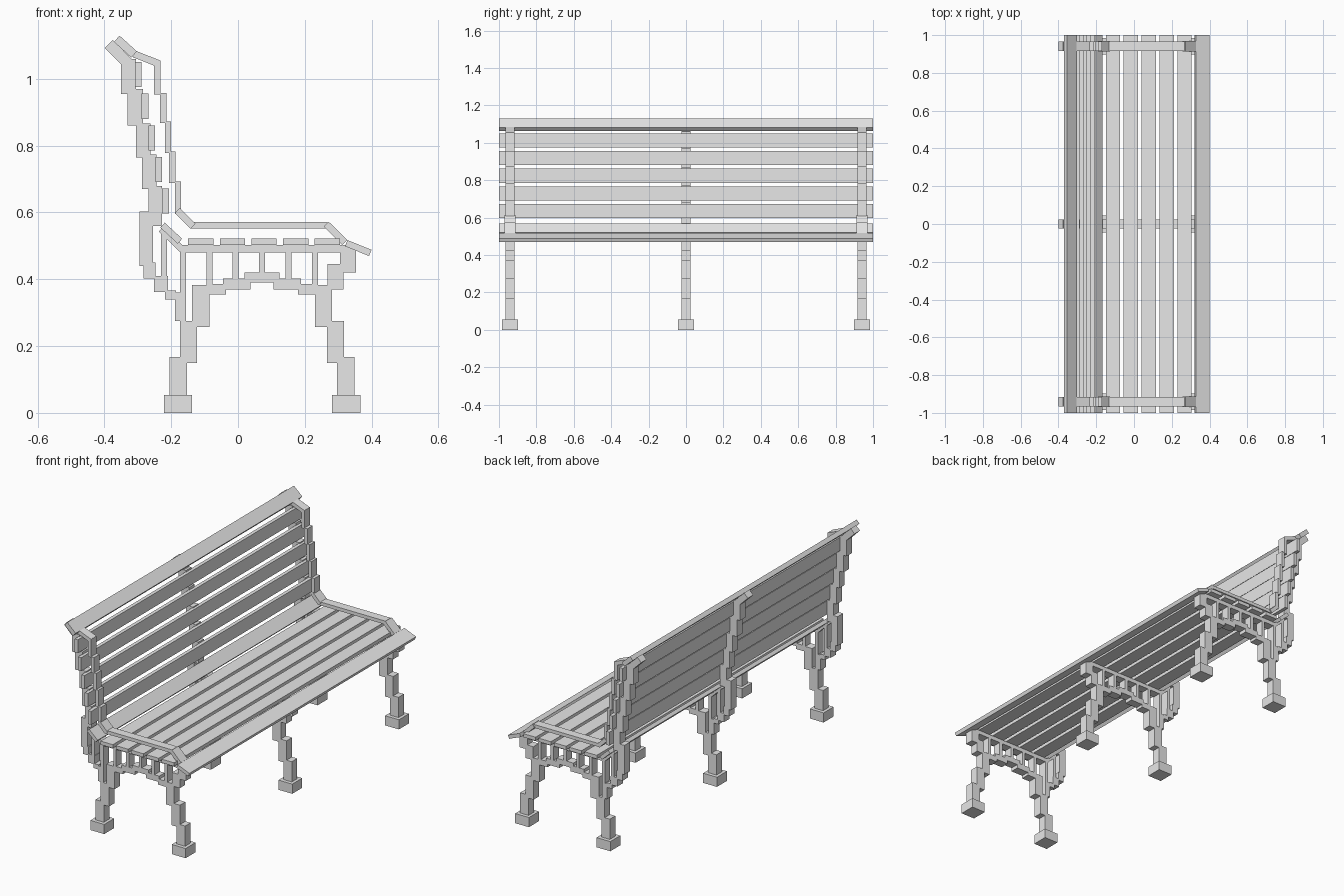
import bpy
import bmesh
import math
from mathutils import Matrix, Vector

default_cube = bpy.data.objects.get("Cube")
if default_cube:
    bpy.data.objects.remove(default_cube, do_unlink=True)

grey = bpy.data.materials.new("light_grey")
grey.use_nodes = True
colour = (0.8, 0.8, 0.8, 1)
grey.diffuse_color = colour
grey.node_tree.nodes["Principled BSDF"].inputs["Base Color"].default_value = colour

IRON = 0.048          # thickness of a frame along the bench
BENCH = 2.0           # length of the planks
ARCH_CENTRE = 0.072   # mirror line of the legs


def add_block(bm, centre, size, angle=0.0):
    """Add one block, turned about the long axis of the bench."""
    matrix = (Matrix.Translation(Vector(centre))
              @ Matrix.Rotation(-angle, 4, "Y")
              @ Matrix.Diagonal((*size, 1)))
    bmesh.ops.create_cube(bm, size=1, matrix=matrix)


def add_box(bm, left, right, bottom, top, width):
    add_block(bm, ((left + right) / 2, 0, (bottom + top) / 2),
              (right - left, width, top - bottom))


def add_bar(bm, start, end, thickness, width):
    """Add a straight bar between two points of the side profile."""
    run, rise = end[0] - start[0], end[1] - start[1]
    centre = ((start[0] + end[0]) / 2, 0, (start[1] + end[1]) / 2)
    add_block(bm, centre, (math.hypot(run, rise), width, thickness),
              math.atan2(rise, run))


def finish(bm, name, y_positions=(0,)):
    """Turn a bmesh into objects that share a mesh."""
    mesh = bpy.data.meshes.new(name)
    bm.to_mesh(mesh)
    bm.free()
    mesh.materials.append(grey)
    for y in y_positions:
        obj = bpy.data.objects.new(name, mesh)
        obj.location.y = y
        bpy.context.collection.objects.link(obj)


ends = (-0.941, 0.941)
frames = (-0.941, 0, 0.941)

# Feet and stepped legs that meet in an arch
legs = bmesh.new()
leg_steps = [
    (-0.205, -0.153, 0.05, 0.167),
    (-0.173, -0.122, 0.15, 0.275),
    (-0.137, -0.086, 0.257, 0.383),
    (-0.09, -0.036, 0.354, 0.386),
    (-0.045, 0.038, 0.37, 0.403),
]
feet = bmesh.new()
for mirrored in (False, True):
    def side(left, right):
        if mirrored:
            return 2 * ARCH_CENTRE - right, 2 * ARCH_CENTRE - left
        return left, right
    for left, right, bottom, top in leg_steps:
        add_box(legs, *side(left, right), bottom, top, IRON)
    add_box(feet, *side(-0.222, -0.137), 0, 0.054, 0.088)
add_box(legs, 0.02, 0.124, 0.39, 0.42, IRON)
finish(legs, "arched_legs", frames)
finish(feet, "feet", frames)

# Seat beam, its upright bars and the front shoulder
seat_frame = bmesh.new()
add_box(seat_frame, -0.174, 0.353, 0.48, 0.502, IRON)
for i, bottom in enumerate((0.27, 0.38, 0.4, 0.415, 0.4, 0.38)):
    middle = -0.165 + 0.079 * i
    add_box(seat_frame, middle - 0.009, middle + 0.009, bottom, 0.485, IRON)
add_box(seat_frame, 0.305, 0.353, 0.42, 0.485, IRON)
add_box(seat_frame, 0.268, 0.316, 0.37, 0.445, IRON)
add_bar(seat_frame, (-0.23, 0.55), (-0.168, 0.49), 0.02, IRON)
finish(seat_frame, "seat_frame", frames)

# Stepped back post, from the cap down to the rear leg
post = bmesh.new()
post_steps = [
    (-0.35, -0.305, 0.955, 1.06),
    (-0.331, -0.285, 0.86, 0.97),
    (-0.305, -0.262, 0.765, 0.867),
    (-0.287, -0.244, 0.67, 0.773),
    (-0.268, -0.228, 0.56, 0.68),
    (-0.295, -0.254, 0.44, 0.603),
    (-0.283, -0.247, 0.402, 0.45),
    (-0.252, -0.21, 0.362, 0.41),
    (-0.218, -0.186, 0.34, 0.366),
    (-0.189, -0.172, 0.275, 0.36),
]
for step in post_steps:
    add_box(post, *step, IRON)
add_box(post, -0.23, -0.212, 0.4, 0.56, IRON)
add_bar(post, (-0.387, 1.105), (-0.317, 1.035), 0.034, IRON)
finish(post, "back_post", frames)

# Armrest that follows the back, the seat and the front edge
armrest = bmesh.new()
add_bar(armrest, (-0.312, 1.075), (-0.236, 1.045), 0.021, IRON)
arm_levels = (1.05, 0.953, 0.868, 0.778, 0.688, 0.595)
for i, left in enumerate((-0.251, -0.233, -0.219, -0.206, -0.189)):
    add_box(armrest, left, left + 0.019,
            arm_levels[i + 1], arm_levels[i] + 0.004, IRON)
add_bar(armrest, (-0.182, 0.606), (-0.135, 0.559), 0.021, IRON + 0.01)
add_box(armrest, -0.14, 0.268, 0.552, 0.571, IRON)
add_bar(armrest, (0.264, 0.565), (0.32, 0.51), 0.021, IRON + 0.01)
finish(armrest, "armrest", ends)

# Seat planks, with a tilted one at the back and at the front edge
seat = bmesh.new()
for i in range(5):
    left = -0.149 + 0.0945 * i
    add_box(seat, left, left + 0.076, 0.502, 0.522, BENCH)
add_bar(seat, (-0.226, 0.562), (-0.174, 0.514), 0.02, BENCH)
add_bar(seat, (0.324, 0.508), (0.396, 0.479), 0.02, BENCH)
finish(seat, "seat_planks")

# Back planks, with a tilted top rail
back = bmesh.new()
for i in range(5):
    left = -0.309 + 0.0205 * i
    bottom = 0.975 - 0.0945 * i
    add_box(back, left, left + 0.02, bottom, bottom + 0.075, BENCH)
add_bar(back, (-0.363, 1.12), (-0.311, 1.073), 0.025, BENCH)
finish(back, "back_planks")
